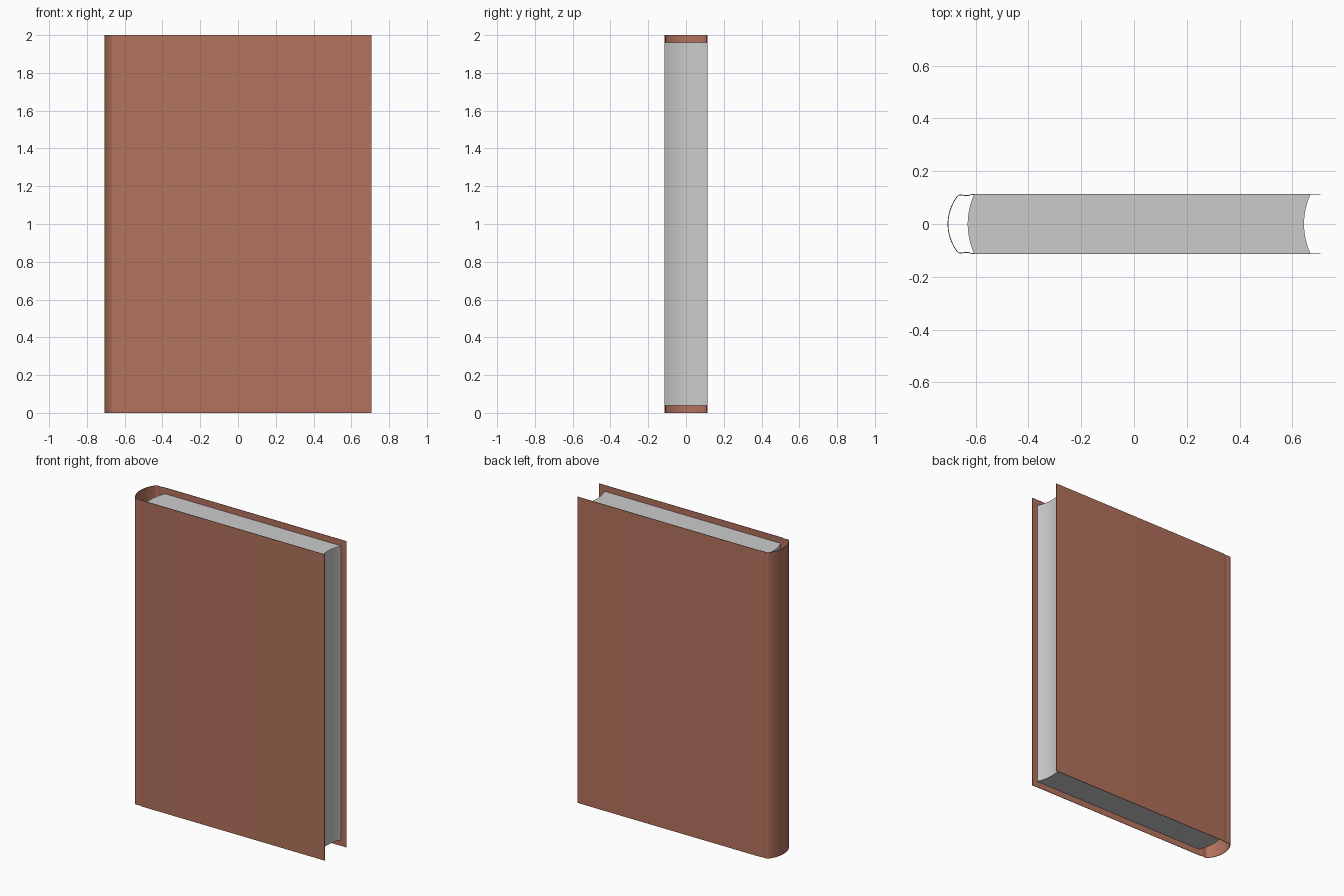
import bpy, bmesh, math

if "Cube" in bpy.data.objects:
    bpy.data.objects.remove(bpy.data.objects["Cube"])

HALF = 0.1125     # half thickness at the centre of the cover sheet
SHEET = 0.003


def arc(x_edge, x_mid, half, steps):
    """Shallow arc from y=+half to y=-half, reaching x_mid at y=0."""
    sag = x_edge - x_mid
    r = (half * half + sag * sag) / (2 * sag)
    a = math.asin(half / r)
    return [(x_mid + r - r * math.cos(t), r * math.sin(t))
            for t in (a - 2 * a * i / steps for i in range(steps + 1))]


def finish(name, bm, angle=30, thickness=0):
    mesh = bpy.data.meshes.new(name)
    bm.to_mesh(mesh)
    bm.free()
    ob = bpy.data.objects.new(name, mesh)
    bpy.context.collection.objects.link(ob)
    bpy.ops.object.select_all(action='DESELECT')
    bpy.context.view_layer.objects.active = ob
    ob.select_set(True)
    if thickness:
        mod = ob.modifiers.new("thickness", 'SOLIDIFY')
        mod.thickness = thickness
        mod.offset = 0
        bpy.ops.object.modifier_apply(modifier=mod.name)
    bpy.ops.object.shade_smooth_by_angle(angle=math.radians(angle))
    return ob


# Cover: flat board, hinge groove and rounded spine as one wrapped sheet
side = [(0.706, HALF), (-0.605, HALF), (-0.615, HALF - 0.001),
        (-0.628, HALF - 0.0045), (-0.640, HALF - 0.0045),
        (-0.655, HALF - 0.002), (-0.664, HALF - 0.0035)]
spine = arc(-0.670, -0.7045, 0.104, 20)
path = side + spine + [(x, -y) for x, y in reversed(side)]
bm = bmesh.new()
low = [bm.verts.new((x, y, 0)) for x, y in path]
high = [bm.verts.new((x, y, 2)) for x, y in path]
for i in range(len(path) - 1):
    bm.faces.new((low[i + 1], low[i], high[i], high[i + 1]))
bmesh.ops.recalc_face_normals(bm, faces=bm.faces)
cover = finish("cover", bm, 40, SHEET)
leather = bpy.data.materials.new("brown_cover")
leather.diffuse_color = (0.45, 0.17, 0.11, 1)
leather.use_nodes = True
leather.node_tree.nodes["Principled BSDF"].inputs["Base Color"].default_value = leather.diffuse_color
cover.data.materials.append(leather)

# Page block: rounded back, hollow fore edge
half = HALF - SHEET / 2
outline = arc(-0.606, -0.630, half, 16) + arc(0.668, 0.644, half, 16)[::-1]
bm = bmesh.new()
base = bm.faces.new([bm.verts.new((x, y, 0.04)) for x, y in outline])
top = bmesh.ops.extrude_face_region(bm, geom=[base])["geom"]
bmesh.ops.translate(bm, vec=(0, 0, 1.92),
                    verts=[v for v in top if isinstance(v, bmesh.types.BMVert)])
bmesh.ops.recalc_face_normals(bm, faces=bm.faces)
finish("page_block", bm)
